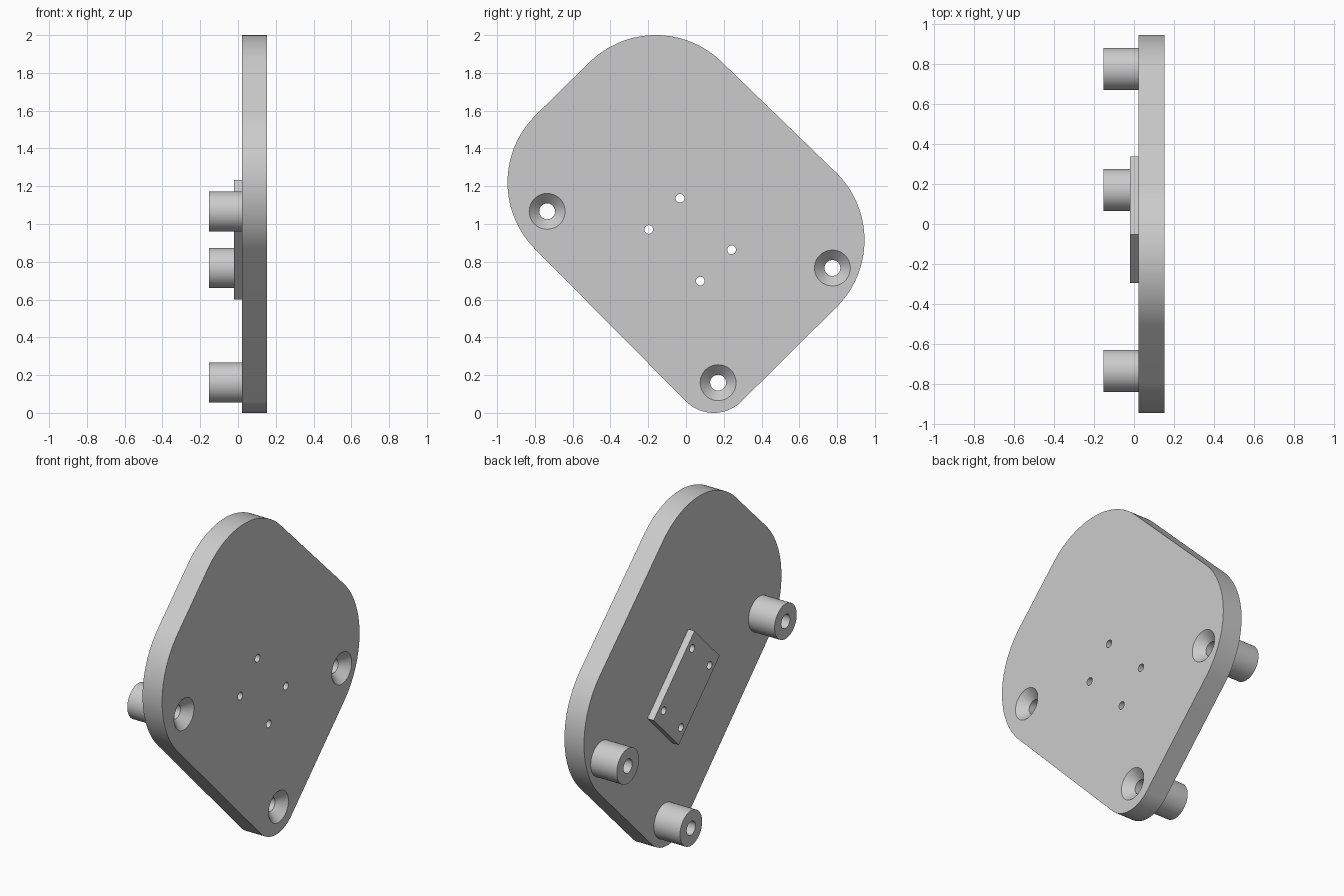
import bpy, bmesh, math

cube = bpy.data.objects.get("Cube")
if cube:
    bpy.data.objects.remove(cube, do_unlink=True)

BACK, FACE = 0.022, 0.153      # plate faces along x
PAD_BACK, POST_END = -0.02, -0.153
HOLE, SINK = 0.042, 0.095      # bolt hole and countersink radii

grey = bpy.data.materials.new("plain grey")
grey.use_nodes = True
colour = (0.6, 0.6, 0.6, 1)
grey.diffuse_color = colour
grey.node_tree.nodes["Principled BSDF"].inputs["Base Color"].default_value = colour


def finish(name, bm):
    bmesh.ops.recalc_face_normals(bm, faces=bm.faces)
    mesh = bpy.data.meshes.new(name)
    bm.to_mesh(mesh)
    bm.free()
    mesh.materials.append(grey)
    obj = bpy.data.objects.new(name, mesh)
    bpy.context.collection.objects.link(obj)
    return obj


def slab(name, outline, x0, x1):
    """Extrude a (y, z) outline along x."""
    bm = bmesh.new()
    face = bm.faces.new([bm.verts.new((x0, y, z)) for y, z in outline])
    new = bmesh.ops.extrude_face_region(bm, geom=[face])["geom"]
    verts = [v for v in new if isinstance(v, bmesh.types.BMVert)]
    bmesh.ops.translate(bm, verts=verts, vec=(x1 - x0, 0, 0))
    return finish(name, bm)


def turned(name, profile, centres, sides=64, ring=False):
    """Revolve an (x, radius) profile about an x axis at each (y, z) centre."""
    bm = bmesh.new()
    for cy, cz in centres:
        loops = []
        for x, r in profile:
            angles = [2 * math.pi * i / sides for i in range(sides)]
            loops.append([bm.verts.new((x, cy + r * math.cos(a), cz + r * math.sin(a)))
                          for a in angles])
        pairs = list(zip(loops, loops[1:]))
        if ring:
            pairs.append((loops[-1], loops[0]))
        else:
            bm.faces.new(loops[0])
            bm.faces.new(loops[-1])
        for a, b in pairs:
            for i in range(sides):
                j = (i + 1) % sides
                bm.faces.new((a[i], a[j], b[j], b[i]))
    return finish(name, bm)


def cut(obj, cutters):
    for cutter in cutters:
        mod = obj.modifiers.new("holes", 'BOOLEAN')
        mod.operation, mod.solver, mod.object = 'DIFFERENCE', 'EXACT', cutter
    graph = bpy.context.evaluated_depsgraph_get()
    mesh = bpy.data.meshes.new_from_object(obj.evaluated_get(graph))
    obj.modifiers.clear()
    obj.data = mesh


def smooth(obj):
    bpy.ops.object.select_all(action='DESELECT')
    obj.select_set(True)
    bpy.context.view_layer.objects.active = obj
    bpy.ops.object.shade_smooth_by_angle(angle=math.radians(30))


# Plate: four quarter-turn corners on a diagonal rectangle
corners = [(0.445, 0.915, 0.5, -45), (-0.16, 1.5, 0.5, 45),
           (-0.445, 1.22, 0.5, 135), (0.147, 0.207, 0.207, 225)]
outline = []
for cy, cz, r, start in corners:
    for i in range(33):
        a = math.radians(start + 90 * i / 32)
        outline.append((cy + r * math.cos(a), cz + r * math.sin(a)))
plate = slab("plate", outline, BACK, FACE)

# Mounting pad, turned 45 degrees
PY, PZ, S = 0.022, 0.917, math.sqrt(0.5)


def diagonal(half_long, half_short):
    return [(PY + S * (a * half_long + b * half_short),
             PZ + S * (b * half_short - a * half_long))
            for a, b in ((1, 1), (1, -1), (-1, -1), (-1, 1))]


pad = slab("mounting_pad", diagonal(0.277, 0.17), PAD_BACK, BACK)

# Bolt holes with countersinks, and the small screw holes
bolts = [(-0.735, 1.067), (0.775, 0.767), (0.17, 0.16)]
depth = SINK - HOLE
sinks = turned("bolt_cutter", [(BACK - 0.05, HOLE), (FACE - depth, HOLE),
                               (FACE, SINK), (FACE + 0.05, SINK)], bolts)
screws = turned("screw_cutter", [(PAD_BACK - 0.05, 0.023), (FACE + 0.05, 0.023)],
                diagonal(0.193, 0.117), 32)
cut(plate, [sinks, screws])
cut(pad, [screws])
for helper in (sinks, screws):
    bpy.data.objects.remove(helper, do_unlink=True)

# Hollow standoffs behind each bolt hole
names = ("front_standoff", "back_standoff", "bottom_standoff")
posts = [turned(n, [(POST_END, 0.106), (BACK, 0.106), (BACK, HOLE), (POST_END, HOLE)],
                [c], ring=True) for n, c in zip(names, bolts)]

for obj in [plate, pad] + posts:
    smooth(obj)
